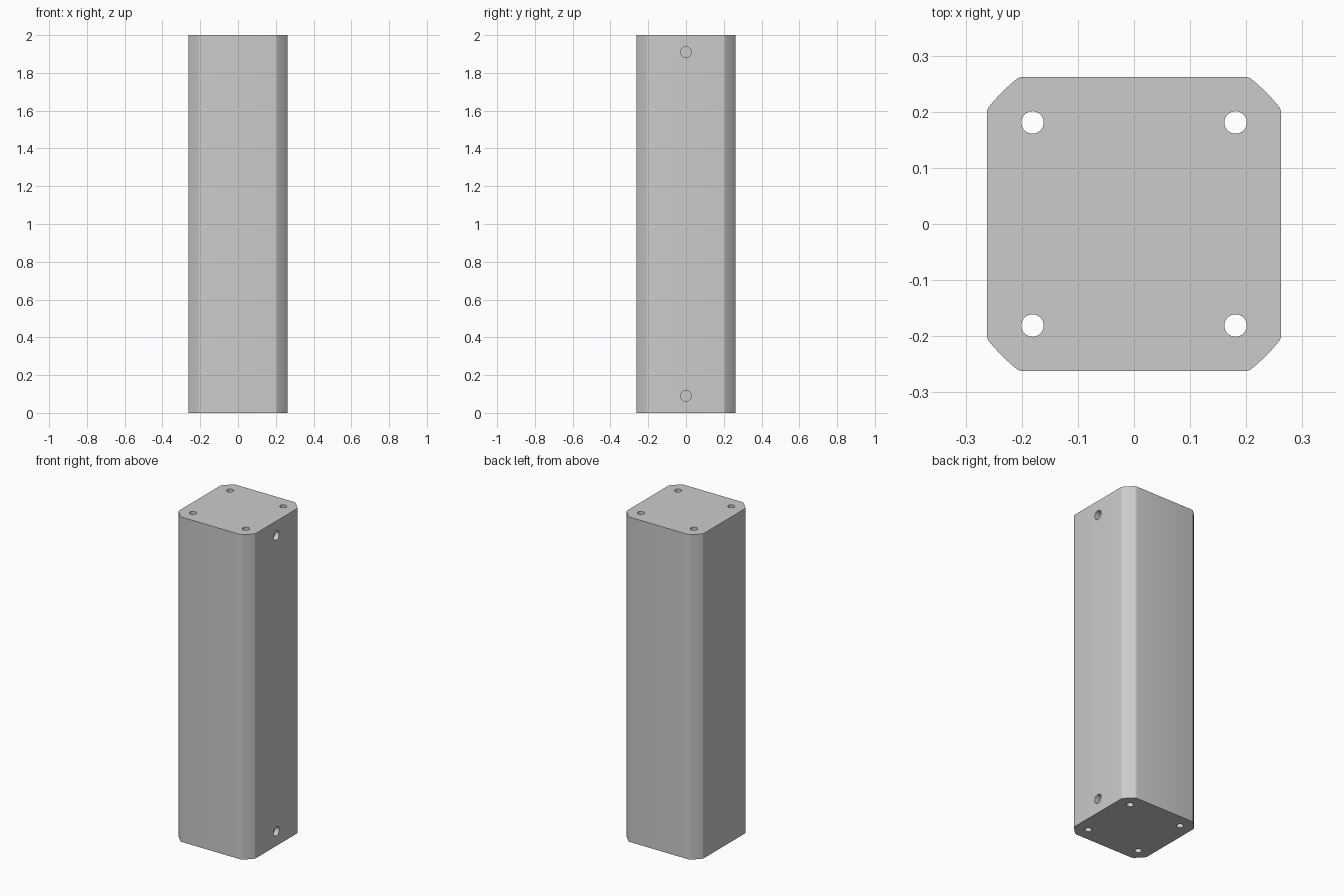
import bpy, bmesh
from math import atan2, cos, sin, hypot, pi, radians

if "Cube" in bpy.data.objects:
    bpy.data.objects.remove(bpy.data.objects["Cube"])

HALF, HEIGHT = 0.262, 2.0


def link(name, bm):
    bmesh.ops.recalc_face_normals(bm, faces=bm.faces)
    mesh = bpy.data.meshes.new(name)
    bm.to_mesh(mesh)
    bm.free()
    obj = bpy.data.objects.new(name, mesh)
    bpy.context.collection.objects.link(obj)
    return obj


# One corner: softened edge, shallow arc about the centre, softened edge
start = [(HALF, 0.199), (0.2613, 0.2035), (0.2598, 0.207)]
ax, ay = 0.2578, 0.2098
radius, a0 = hypot(ax, ay), atan2(ay, ax)
a1 = pi / 2 - a0
arc = [(radius * cos(a0 + (a1 - a0) * i / 8), radius * sin(a0 + (a1 - a0) * i / 8))
       for i in range(9)]
corner = start + arc + [(y, x) for x, y in reversed(start)]

# Square post extruded from four turned corners
profile = []
for k in range(4):
    c, s = round(cos(k * pi / 2)), round(sin(k * pi / 2))
    profile += [(x * c - y * s, x * s + y * c) for x, y in corner]
bm = bmesh.new()
face = bm.faces.new([bm.verts.new((x, y, 0)) for x, y in profile])
ext = bmesh.ops.extrude_face_region(bm, geom=[face], use_keep_orig=True)
bmesh.ops.translate(bm, vec=(0, 0, HEIGHT),
                    verts=[g for g in ext["geom"] if isinstance(g, bmesh.types.BMVert)])
post = link("post", bm)


def drill(bm, r, depth, loc, sideways=False):
    made = bmesh.ops.create_cone(bm, cap_ends=True, segments=32, radius1=r,
                                 radius2=r, depth=depth)["verts"]
    if sideways:
        for v in made:
            v.co = (v.co.z, v.co.x, v.co.y)
    bmesh.ops.translate(bm, verts=made, vec=loc)


# Drills: four bores along the post, two shallow holes in the right face
bm = bmesh.new()
for x in (-0.181, 0.181):
    for y in (-0.181, 0.181):
        drill(bm, 0.02, HEIGHT + 0.2, (x, y, HEIGHT / 2))
for z in (0.09, HEIGHT - 0.09):
    drill(bm, 0.028, 0.06, (HALF, 0, z), True)
drills = link("hole_drills", bm)

mod = post.modifiers.new("holes", "BOOLEAN")
mod.operation, mod.solver, mod.object = "DIFFERENCE", "EXACT", drills
bpy.context.view_layer.objects.active = post
post.select_set(True)
bpy.ops.object.modifier_apply(modifier=mod.name)
bpy.data.objects.remove(drills, do_unlink=True)
bpy.ops.object.shade_smooth_by_angle(angle=radians(30))
